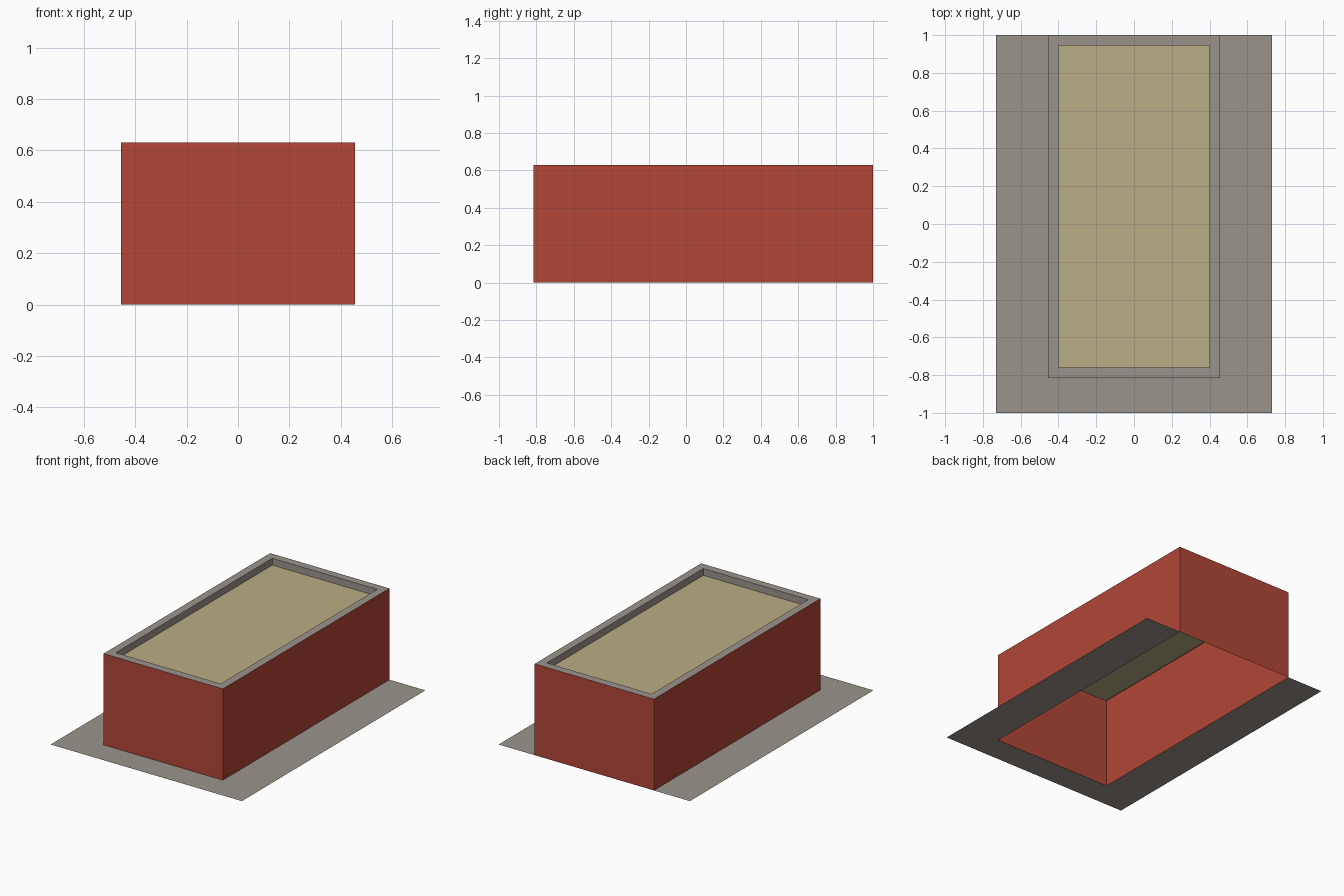
import bpy

if "Cube" in bpy.data.objects:
    bpy.data.objects.remove(bpy.data.objects["Cube"])

X, FRONT, BACK, H = 0.455, -0.815, 1.0, 0.63   # building footprint and height
RIM, DROP = 0.055, 0.047                       # parapet width, roof recess


def material(name, rgb):
    m = bpy.data.materials.new(name)
    m.diffuse_color = (*rgb, 1)
    m.use_nodes = True
    m.node_tree.nodes["Principled BSDF"].inputs["Base Color"].default_value = m.diffuse_color
    return m


brick = material("red brick", (0.445, 0.061, 0.038))
stone = material("grey stone", (0.328, 0.296, 0.262))
sand = material("sand roof", (0.485, 0.423, 0.235))


def rect(inset, z):
    """Footprint corners, counter-clockwise, shrunk by inset."""
    x, y0, y1 = X - inset, FRONT + inset, BACK - inset
    return [(-x, y0, z), (x, y0, z), (x, y1, z), (-x, y1, z)]


def sheet(name, verts, faces, mat):
    me = bpy.data.meshes.new(name)
    me.from_pydata(verts, [], faces)
    me.materials.append(mat)
    ob = bpy.data.objects.new(name, me)
    bpy.context.collection.objects.link(ob)


def band(name, lower, upper, mat):
    """Four quads joining two corner loops."""
    faces = [(i, (i + 1) % 4, (i + 1) % 4 + 4, i + 4) for i in range(4)]
    sheet(name, lower + upper, faces, mat)


# Open-bottomed walls, parapet rim, recess sides and roof
band("walls", rect(0, 0), rect(0, H), brick)
band("parapet_top", rect(0, H), rect(RIM, H), stone)
band("parapet_inner_sides", rect(RIM, H), rect(RIM, H - DROP), stone)
sheet("roof", rect(RIM, H - DROP), [(0, 1, 2, 3)], sand)

# Paving around three sides, open under the building
W = 0.73
sheet("paving",
      [(-W, -1, 0), (W, -1, 0), (W, 1, 0), (X, 1, 0),
       (X, FRONT, 0), (-X, FRONT, 0), (-X, 1, 0), (-W, 1, 0)],
      [(0, 1, 4, 5), (1, 2, 3, 4), (0, 5, 6, 7)], stone)
